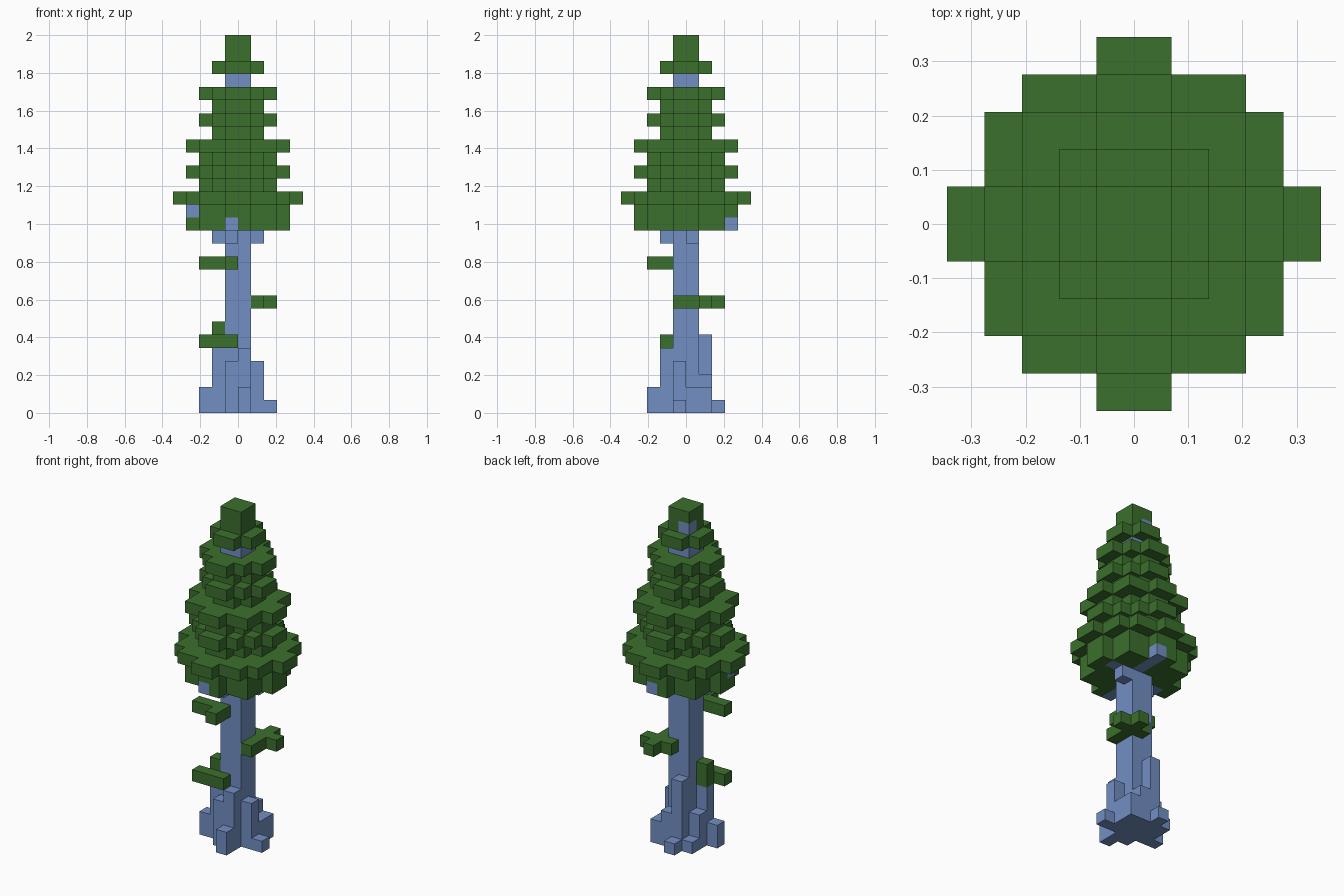
import bpy, bmesh
from mathutils import Vector

cube = bpy.data.objects.get("Cube")
if cube:
    bpy.data.objects.remove(cube)

UNIT = 2 / 29  # edge of one block


def material(name, rgb):
    mat = bpy.data.materials.new(name)
    mat.use_nodes = True
    mat.diffuse_color = (*rgb, 1)
    mat.node_tree.nodes["Principled BSDF"].inputs["Base Color"].default_value = (*rgb, 1)
    return mat


bark = material("blue bark", (0.168, 0.275, 0.552))
leaf = material("green leaves", (0.044, 0.162, 0.026))

taken = {}                     # block -> part name
parts = {"trunk": bark, "roots": bark, "boughs": bark,
         "canopy": leaf, "side_sprigs": leaf}


def box(part, x0, x1, y0, y1, z0, z1):
    """Fill a range of blocks; blocks already filled stay as they are."""
    for x in range(x0, x1):
        for y in range(y0, y1):
            for z in range(z0, z1):
                taken.setdefault((x, y, z), part)


def layer(z, steps):
    """Stepped round layer: one half-depth for each ring outward in x."""
    for i, half in enumerate(steps):
        for x in (i, -i - 1):
            box("canopy", x, x + 1, -half, half, z, z + 1)


# Trunk, with one column reaching into the tip
box("trunk", -1, 1, -1, 1, 0, 27)
box("trunk", -1, 0, 0, 1, 27, 28)

# Roots: column x, y and height
for x, y, h in [(-2, -1, 5), (-3, -1, 2), (-2, 0, 3), (-2, 1, 1),
                (1, -1, 4), (2, -1, 1), (1, 0, 2), (1, 1, 2),
                (-1, -2, 4), (0, -2, 5), (0, -3, 2),
                (-1, 1, 6), (-1, 2, 1), (0, 1, 3)]:
    box("roots", x, x + 1, y, y + 1, 0, h)

# Boughs rising into the canopy
for x, y, z in [(-2, -1, 13), (-3, -1, 14), (-4, -1, 15),
                (1, 0, 13), (2, 0, 14),
                (-1, -2, 13), (-1, -3, 14), (-1, -4, 14),
                (0, 1, 14), (0, 2, 14), (0, 3, 14)]:
    box("boughs", x, x + 1, y, y + 1, z, z + 1)

# Canopy layers from the bottom up
wide, broad, mid = (5, 4, 4, 3, 1), (4, 3, 3, 1), (4, 3, 2, 1)
small, cross, tip = (3, 2, 1), (2, 1), (1,)
for z, steps in enumerate([broad, broad, wide, small, mid, small, broad,
                           cross, small, cross, small, (), cross, tip, tip], 14):
    layer(z, steps)

# Sprigs on the bare trunk
for span in [(-3, 0, -2, -1, 11, 12), (-1, 0, -3, -2, 11, 12),
             (1, 2, -1, 3, 8, 9), (0, 3, 1, 2, 8, 9),
             (-3, 0, -2, -1, 5, 6), (-2, -1, -1, 0, 5, 7)]:
    box("side_sprigs", *span)


def build(part, mat):
    """Make the exposed block faces of one part."""
    bm = bmesh.new()
    for cell, owner in taken.items():
        if owner != part:
            continue
        centre = Vector(cell) + Vector((0.5, 0.5, 0.5))
        for axis in range(3):
            for sign in (-1, 1):
                n = Vector((0, 0, 0))
                n[axis] = sign
                if tuple(int(c + d) for c, d in zip(cell, n)) in taken:
                    continue
                u = Vector((0, 0, 0))
                u[(axis + 1) % 3] = 0.5
                v = n.cross(u)
                mid_face = centre + n / 2
                bm.faces.new([bm.verts.new((mid_face + c) * UNIT)
                              for c in (-u - v, u - v, u + v, v - u)])
    bmesh.ops.remove_doubles(bm, verts=bm.verts, dist=UNIT / 100)
    bmesh.ops.dissolve_limit(bm, angle_limit=0.01, verts=bm.verts, edges=bm.edges)
    mesh = bpy.data.meshes.new(part)
    bm.to_mesh(mesh)
    bm.free()
    mesh.materials.append(mat)
    bpy.context.collection.objects.link(bpy.data.objects.new(part, mesh))


for part, mat in parts.items():
    build(part, mat)
